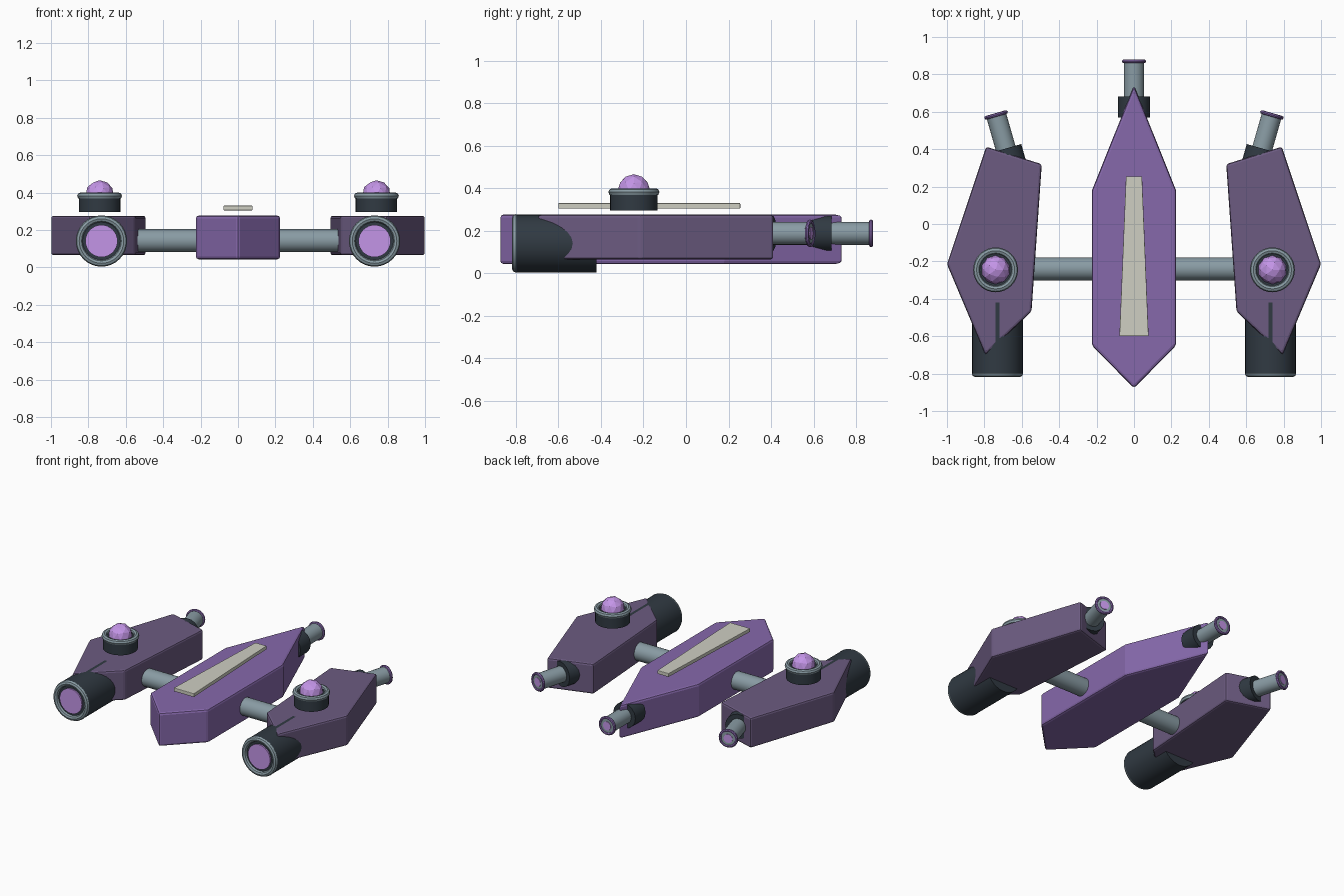
import bpy, bmesh, math
from mathutils import Vector

if "Cube" in bpy.data.objects:
    bpy.data.objects.remove(bpy.data.objects["Cube"])


def mat(name, rgb):
    m = bpy.data.materials.new(name)
    m.diffuse_color = (*rgb, 1)
    m.use_nodes = True
    m.node_tree.nodes["Principled BSDF"].inputs["Base Color"].default_value = m.diffuse_color
    return m


PURPLE = mat("purple", (0.24, 0.14, 0.41))
PLUM = mat("plum", (0.15, 0.105, 0.22))
DARK = mat("dark_metal", (0.03, 0.042, 0.055))
STEEL = mat("steel", (0.25, 0.33, 0.37))
GLOW = mat("lavender_glow", (0.55, 0.3, 0.8))
BONE = mat("pale_strip", (0.62, 0.62, 0.54))


def prism(name, pts, z0, z1, m, bevel):
    """Extruded flat outline with a small edge bevel."""
    bm = bmesh.new()
    f = bm.faces.new([bm.verts.new((x, y, z0)) for x, y in pts])
    up = bmesh.ops.extrude_face_region(bm, geom=[f], use_keep_orig=True)["geom"]
    bmesh.ops.translate(bm, vec=(0, 0, z1 - z0),
                        verts=[v for v in up if isinstance(v, bmesh.types.BMVert)])
    bmesh.ops.recalc_face_normals(bm, faces=bm.faces)
    me = bpy.data.meshes.new(name)
    bm.to_mesh(me)
    bm.free()
    ob = bpy.data.objects.new(name, me)
    bpy.context.collection.objects.link(ob)
    me.materials.append(m)
    b = ob.modifiers.new("bevel", "BEVEL")
    b.width, b.segments = bevel, 2
    return ob


def finish(name, m, direction=None, smooth=True):
    ob = bpy.context.object
    ob.name = name
    ob.data.materials.append(m)
    if direction is not None:
        ob.rotation_euler = direction.to_track_quat('Z', 'Y').to_euler()
    if smooth:
        bpy.ops.object.shade_smooth_by_angle(angle=math.radians(40))
    return ob


def rod(name, a, b, r, m, sides=32):
    """Cylinder between two points."""
    a, b = Vector(a), Vector(b)
    bpy.ops.mesh.primitive_cylinder_add(vertices=sides, radius=r, depth=(b - a).length,
                                        location=(a + b) / 2)
    return finish(name, m, b - a)


def ring(name, at, direction, major, minor, m):
    bpy.ops.mesh.primitive_torus_add(location=at, major_radius=major, minor_radius=minor,
                                     major_segments=32, minor_segments=8)
    return finish(name, m, Vector(direction))


def gun(name, tip, angle):
    """Dark mount, steel barrel, purple rim and glowing bore."""
    tip = Vector(tip)
    d = Vector((math.sin(angle), math.cos(angle), 0))
    rod(name + "_mount", tip - d * 0.31, tip - d * 0.197, 0.086, DARK, 16)
    rod(name + "_barrel", tip - d * 0.25, tip - d * 0.006, 0.054, STEEL, 24)
    ring(name + "_rim", tip - d * 0.01, d, 0.055, 0.01, PURPLE)
    rod(name + "_bore", tip - d * 0.02, tip - d * 0.003, 0.03, GLOW, 24)


# Central hull and raised spine strip
prism("central_hull", [(0, 0.74), (0.225, 0.18), (0.225, -0.65), (0, -0.878),
                       (-0.225, -0.65), (-0.225, 0.18)], 0.043, 0.277, PURPLE, 0.015)
prism("spine_strip", [(-0.078, -0.6), (0.078, -0.6), (0.043, 0.255), (-0.043, 0.255)],
      0.305, 0.33, BONE, 0.003)
gun("nose_gun", (0, 0.88, 0.188), 0)

pod = [(0.79, 0.413), (1.0, -0.215), (0.795, -0.7), (0.548, -0.468), (0.493, 0.32)]
for s, side in ((1, "right"), (-1, "left")):
    # Side pod and its crossbar
    prism(side + "_pod", [(s * x, y) for x, y in pod], 0.065, 0.276, PLUM, 0.013)
    rod(side + "_crossbar", (s * 0.18, -0.24, 0.143), (s * 0.58, -0.24, 0.143), 0.061, STEEL)
    gun(side + "_gun", (s * 0.74, 0.593, 0.188), s * math.radians(16))

    # Engine tube with ring and glowing disc
    x = s * 0.73
    rod(side + "_engine", (x, -0.80, 0.141), (x, -0.42, 0.141), 0.136, DARK)
    ring(side + "_engine_ring", (x, -0.80, 0.141), (0, 1, 0), 0.119, 0.018, STEEL)
    rod(side + "_engine_glow", (x, -0.81, 0.141), (x, -0.79, 0.141), 0.086, GLOW)

    # Turret with faceted dome
    x = s * 0.74
    rod(side + "_turret_base", (x, -0.245, 0.296), (x, -0.245, 0.385), 0.111, DARK)
    ring(side + "_turret_ring", (x, -0.245, 0.382), (0, 0, 1), 0.102, 0.018, STEEL)
    bpy.ops.mesh.primitive_ico_sphere_add(subdivisions=2, radius=0.077,
                                          location=(x, -0.245, 0.389))
    finish(side + "_turret_crystal", GLOW, smooth=False)
